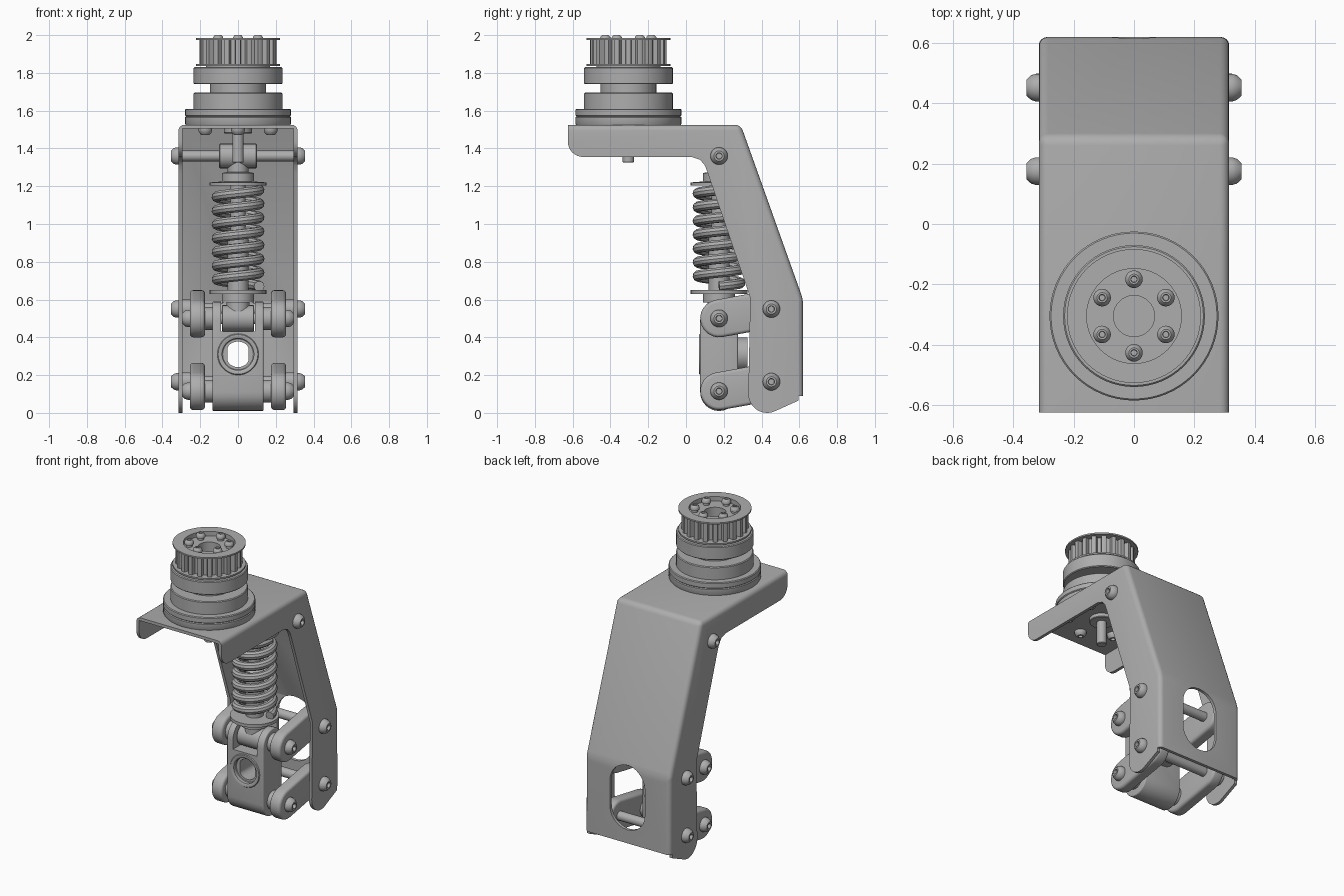
import bpy
import bmesh
from math import pi, sin, cos, radians
from mathutils import Matrix, Vector

default = bpy.data.objects.get("Cube")
if default:
    bpy.data.objects.remove(default, do_unlink=True)

grey = bpy.data.materials.new("machined grey")
grey.use_nodes = True
grey.diffuse_color = (0.42, 0.42, 0.42, 1)
grey.node_tree.nodes["Principled BSDF"].inputs["Base Color"].default_value = (0.42, 0.42, 0.42, 1)

TURN = {
    "Z": Matrix.Identity(4),
    "X": Matrix.Rotation(pi / 2, 4, "Y"),
    "-X": Matrix.Rotation(-pi / 2, 4, "Y"),
    "Y": Matrix.Rotation(-pi / 2, 4, "X"),
    "-Z": Matrix.Rotation(pi, 4, "X"),
}
PLACE = {
    "X": lambda a, b, h: (h, a, b),
    "Y": lambda a, b, h: (a, h, b),
    "Z": lambda a, b, h: (a, b, h),
}


def finish(name, bm):
    bmesh.ops.recalc_face_normals(bm, faces=bm.faces)
    mesh = bpy.data.meshes.new(name)
    bm.to_mesh(mesh)
    bm.free()
    mesh.materials.append(grey)
    obj = bpy.data.objects.new(name, mesh)
    bpy.context.collection.objects.link(obj)
    return obj


def lathe(name, profile, loc=(0, 0, 0), axis="Z", steps=48):
    """Spin a (radius, height) profile about an axis."""
    bm = bmesh.new()
    vs = [bm.verts.new((r, 0, h)) for r, h in profile]
    es = [bm.edges.new(p) for p in zip(vs, vs[1:])]
    bmesh.ops.spin(bm, geom=vs + es, cent=(0, 0, 0), axis=(0, 0, 1), angle=2 * pi, steps=steps)
    bmesh.ops.remove_doubles(bm, verts=bm.verts, dist=1e-5)
    bm.transform(Matrix.Translation(loc) @ TURN[axis])
    return finish(name, bm)


def rod(name, r, lo, hi, loc=(0, 0, 0), axis="Z", c=0.004):
    return lathe(name, [(0, lo), (r - c, lo), (r, lo + c), (r, hi - c), (r - c, hi), (0, hi)], loc, axis)


def prism(name, pts, lo, hi, axis="X", bevel=0, bevel_edge=None):
    """Extrude a flat outline along an axis, optionally rounding chosen edges."""
    bm = bmesh.new()
    base = bm.faces.new([bm.verts.new(PLACE[axis](a, b, lo)) for a, b in pts])
    new = bmesh.ops.extrude_face_region(bm, geom=[base])["geom"]
    shift = Vector(PLACE[axis](0, 0, hi - lo))
    bmesh.ops.translate(bm, vec=shift, verts=[v for v in new if isinstance(v, bmesh.types.BMVert)])
    bmesh.ops.recalc_face_normals(bm, faces=bm.faces)
    if bevel:
        test = bevel_edge or (lambda e: e.calc_face_angle() > 0.6)
        bmesh.ops.bevel(bm, geom=[e for e in bm.edges if test(e)], offset=bevel,
                        segments=4, profile=0.5, affect="EDGES")
    return finish(name, bm)


def arc(cx, cy, r, a0, a1, n=12):
    steps = [radians(a0 + (a1 - a0) * i / n) for i in range(n + 1)]
    return [(cx + r * cos(a), cy + r * sin(a)) for a in steps]


def capsule(p, q, r):
    d = Vector(q) - Vector(p)
    t = Vector((1, 0)).angle_signed(d) * -180 / pi
    return arc(*p, r, t + 90, t + 270) + arc(*q, r, t - 90, t + 90)


def cut(obj, cutter):
    cutter.hide_render = True
    mod = obj.modifiers.new("cut", "BOOLEAN")
    mod.operation, mod.solver, mod.object = "DIFFERENCE", "EXACT", cutter
    bpy.context.view_layer.objects.active = obj
    bpy.ops.object.modifier_apply(modifier=mod.name)
    bpy.data.objects.remove(cutter, do_unlink=True)


def bolt_head(name, loc, axis, s=1.0):
    shape = [(0, -0.005), (.046, -0.005), (.046, .01), (.041, .026), (.027, .041),
             (.017, .041), (.015, .02), (0, .02)]
    lathe(name, [(r * s, h * s) for r, h in shape], loc, axis, 32)


# Folded sheet bracket
def fold_edge(e):
    spine = [(-.625, 1.525), (.29, 1.525), (.62, .6), (.62, .09)]
    on = all(any((Vector((v.co.y, v.co.z)) - Vector(s)).length < .001 for s in spine) for v in e.verts)
    d = e.verts[0].co - e.verts[1].co
    bend = abs(d.x) < .001 or .5 < e.verts[0].co.z < 1.6 and e.verts[0].co.y > 0
    return on and bend


outline = [(-.625, 1.525), (.29, 1.525), (.62, .6), (.62, .09), (.595, .09), (.595, .065)]
outline += arc(.43, .1, .1, -62, -180) + [(.34, .61), (.115, 1.27), (.1, 1.31), (.075, 1.34), (.03, 1.355)]
outline += arc(-.545, 1.435, .08, 270, 180, 8)
bracket = prism("bracket", outline, -.315, .315, "X", .03, fold_edge)
hollow = [(-.9, 1.505), (.276, 1.505), (.6, .597), (.6, -.2), (-.9, -.2)]
cut(bracket, prism("bracket_hollow", hollow, -.295, .295))
cut(bracket, prism("window_cutter", capsule((0, .31), (0, .48), .13), .45, .8, "Y"))

# Stacked hub with recessed top
HUB = (0, -.305, 0)
lathe("hub", [(0, 1.52), (.275, 1.52), (.28, 1.53), (.28, 1.565), (.275, 1.57), (.28, 1.575), (.28, 1.605),
              (.275, 1.61), (.235, 1.61), (.235, 1.69), (.23, 1.695), (.148, 1.695), (.148, 1.74),
              (.23, 1.74), (.235, 1.745), (.235, 1.825), (.23, 1.83), (.17, 1.83), (.17, 1.836),
              (.222, 1.836), (.222, 1.846), (.165, 1.846), (.165, 1.975), (.222, 1.975), (.222, 1.985),
              (.157, 1.985), (.157, 1.955), (.068, 1.955), (.068, 1.8), (0, 1.8)], HUB, steps=64)

# Toothed pulley ring
teeth = []
TEETH = 20
for i in range(TEETH):
    for r, f in ((.172, -.3), (.2, -.22), (.203, 0), (.2, .22), (.172, .3)):
        a = 2 * pi * (i + f) / TEETH
        teeth.append((r * cos(a), HUB[1] + r * sin(a)))
pulley = prism("pulley_teeth", teeth, 1.84, 1.98, "Z")
cut(pulley, rod("pulley_bore", .161, 1.7, 2.1, HUB))

# Hub screws above and below the plate
for i in range(6):
    a = pi / 2 + i * pi / 3
    x, y = cos(a), sin(a)
    rod("hub_screw_shank", .02, 1.94, 1.98, (x * .122, HUB[1] + y * .122, 0))
    bolt_head("hub_screw", (x * .122, HUB[1] + y * .122, 1.974), "Z", .63)
    bolt_head("plate_screw", (x * .2, HUB[1] + y * .2, 1.505), "-Z", .8)
rod("shaft_collar", .075, 1.48, 1.51, HUB)
rod("shaft_end", .03, 1.325, 1.5, HUB)

# Knuckle: rounded block with a slotted top and a flat-sided bore
FY = .175
knuckle = prism("knuckle", capsule((FY, .11), (FY, .49), .1), -.135, .135, "X", .008)
cut(knuckle, prism("slot_cutter", [(0, .43), (.5, .43), (.5, .8), (0, .8)], -.09, .09))
bore = [(max(-.055, min(.055, x)), z) for x, z in arc(0, .31, .068, 0, 345, 23)]
cut(knuckle, prism("bore_cutter", bore, -.1, .6, "Y"))
cut(knuckle, rod("counterbore_cutter", .085, 0, .1, (0, 0, .31), "Y"))
lathe("bore_ring", [(.084, .1), (.084, .074), (.09, .07), (.105, .07), (.11, .076), (.11, .1), (.084, .1)],
      (0, 0, .31), "Y")
lathe("rear_tube", [(.068, .26), (.09, .26), (.09, .325), (.068, .325), (.068, .26)], (0, 0, .31), "Y")

# Pins, links and bolts, upper and lower
RY = .452
for level, fz, rz in (("upper", .5, .55), ("lower", .115, .165)):
    rod(level + "_front_pin", .03, -.26, .26, (0, FY, fz), "X")
    rod(level + "_rear_pin", .03, -.31, .31, (0, RY, rz), "X")
    for side, s, ax in (("left", 1, "X"), ("right", -1, "-X")):
        tag = side + "_" + level
        lo, hi = sorted((s * .175, s * .255))
        prism(tag + "_link", capsule((FY, fz), (RY, rz), .1), lo, hi, "X", .018)
        rod(tag + "_front_spacer", .06, .13, .18, (0, FY, fz), ax)
        rod(tag + "_rear_spacer", .05, .25, .297, (0, RY, rz), ax)
        bolt_head(tag + "_front_bolt", (s * .255, FY, fz), ax)
        bolt_head(tag + "_rear_bolt", (s * .315, RY, rz), ax)

# Shock absorber
rod("shock_top_pin", .028, -.31, .31, (0, FY, 1.36), "X")
for s, ax in ((1, "X"), (-1, "-X")):
    bolt_head("shock_top_bolt", (s * .315, FY, 1.36), ax)
rod("shock_top_eye", .065, -.1, .1, (0, FY, 1.36), "X")
rod("shock_bottom_eye", .07, -.085, .085, (0, FY, .5), "X")
lathe("shock_body", [(0, .52), (.06, .52), (.06, .585), (.085, .585), (.085, .63), (.15, .63), (.15, .65),
                     (.055, .65), (.055, .95), (.04, .96), (.04, 1.205), (.15, 1.205), (.15, 1.22),
                     (.085, 1.225), (.085, 1.27), (.055, 1.275), (.055, 1.33), (0, 1.33)], (0, FY, 0))

# Coil spring
TURNS, STEPS = 7, 32
curve = bpy.data.curves.new("spring", "CURVE")
curve.dimensions = "3D"
curve.bevel_depth, curve.bevel_resolution, curve.use_fill_caps = .028, 3, True
spline = curve.splines.new("POLY")
spline.points.add(TURNS * STEPS)
for i, p in enumerate(spline.points):
    a = 2 * pi * i / STEPS
    p.co = (.112 * cos(a), FY + .112 * sin(a), .67 + .51 * i / (TURNS * STEPS), 1)
curve.materials.append(grey)
spring = bpy.data.objects.new("spring", curve)
bpy.context.collection.objects.link(spring)
bpy.ops.object.select_all(action="DESELECT")
spring.select_set(True)
bpy.context.view_layer.objects.active = spring
bpy.ops.object.convert(target="MESH")

# Smooth shading with crisp edges
for obj in bpy.context.collection.objects:
    if obj.type == "MESH" and grey.name in obj.data.materials:
        obj.select_set(True)
        bpy.context.view_layer.objects.active = obj
bpy.ops.object.shade_smooth_by_angle(angle=radians(35))
